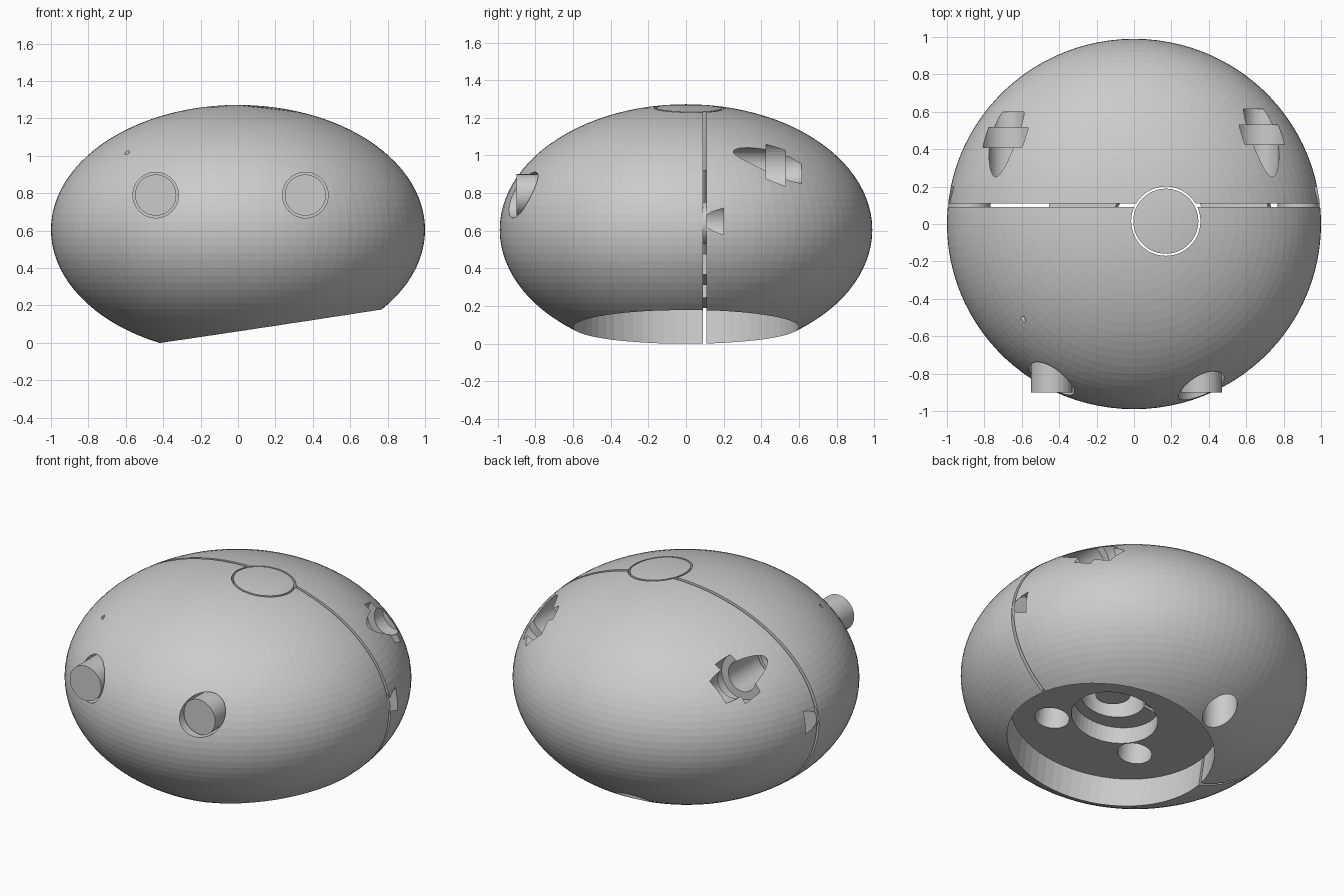
import bpy
from math import radians, pi
from mathutils import Vector

cube = bpy.data.objects.get("Cube")
if cube:
    bpy.data.objects.remove(cube, do_unlink=True)

GREY = (0.6, 0.6, 0.6, 1)
grey = bpy.data.materials.new("light grey plastic")
grey.use_nodes = True
grey.diffuse_color = GREY
grey.node_tree.nodes["Principled BSDF"].inputs["Base Color"].default_value = GREY

CENTRE = Vector((0, 0, 0.605))
SIZE = (1, 0.99, 0.667)


def finish(name):
    ob = bpy.context.object
    ob.name = name
    ob.data.materials.clear()
    ob.data.materials.append(grey)
    bpy.ops.object.transform_apply(location=False, rotation=False, scale=True)
    return ob


def ellipsoid(name):
    bpy.ops.mesh.primitive_uv_sphere_add(segments=100, ring_count=50, location=CENTRE)
    bpy.context.object.scale = SIZE
    return finish(name)


def rod(name, start, end, radius, sides=48):
    """Cylinder running between two points."""
    a, b = Vector(start), Vector(end)
    bpy.ops.mesh.primitive_cylinder_add(vertices=sides, radius=radius,
                                        depth=(b - a).length, location=(a + b) / 2)
    ob = bpy.context.object
    ob.rotation_euler = (b - a).to_track_quat('Z', 'Y').to_euler()
    return finish(name)


def box(name, location, size):
    bpy.ops.mesh.primitive_cube_add(size=1, location=location)
    bpy.context.object.scale = size
    return finish(name)


def boolean(target, tool, operation='DIFFERENCE'):
    """Apply a boolean and discard the tool."""
    tool.hide_render = True
    mod = target.modifiers.new("cut", 'BOOLEAN')
    mod.object = tool
    mod.operation = operation
    mod.solver = 'EXACT'
    bpy.context.view_layer.objects.active = target
    bpy.ops.object.modifier_apply(modifier=mod.name)
    bpy.data.objects.remove(tool, do_unlink=True)


# Tilted axis of the base recess
rim = Vector((0.175, 0.0, 0.09))
up = Vector((-0.15, 0, 0.989)).normalized()
across = Vector((up.z, 0, -up.x))
side = Vector((0, 1, 0))

# Shell, with the base recess
shell = ellipsoid("shell")
boolean(shell, rod("recess", rim - up * 0.4, rim + up * 0.3, 0.6, 64))

# Vertical bore for the top button
BUTTON = (0.17, 0.015)
boolean(shell, rod("bore", (*BUTTON, 0.2), (*BUTTON, 1.5), 0.185, 64))

# Eye sockets and eyes
for label, x in (("right", -0.44), ("left", 0.36)):
    boolean(shell, rod("socket", (x, -1.2, 0.79), (x, -0.6, 0.79), 0.122))
    rod(label + "_eye", (x, -0.9, 0.79), (x, -0.55, 0.79), 0.11)

# Screw channels with a collar, and dowel channels, on both sides
for s, shift in ((-1, 0), (1, 0.015)):
    x = s * 0.68
    boolean(shell, rod("channel", (x, 0.05, 0.946), (x, 0.6 + shift, 0.946), 0.095))
    boolean(shell, rod("collar", (x, 0.41 + shift, 0.946), (x, 0.515 + shift, 0.946), 0.143))
    x = s * 0.88
    boolean(shell, rod("dowel_hole", (x, 0.09, 0.64), (x, 0.2, 0.64), 0.116))

# Port low on the back, and a tiny nick on the front right
boolean(shell, rod("port", (-0.09, 0.66, -0.2), (-0.09, 0.66, 0.4), 0.1))
boolean(shell, rod("nick", (-0.59, -0.525, 1.02), (-0.59, -0.495, 1.02), 0.018, 3))

# Seam that parts the shell into front and back
boolean(shell, box("seam", (0, 0.1, 0.6), (2.4, 0.02, 1.8)))

# Dowels bridging the seam
for label, s in (("right", -1), ("left", 1)):
    rod(label + "_dowel", (s * 0.88, 0.05, 0.64), (s * 0.88, 0.11, 0.64), 0.112)

# Base plate with a central opening and two round holes
plate = rod("base_plate", rim + up * 0.19, rim + up * 0.3, 0.6, 64)
floor = rim + up * 0.19
boolean(plate, rod("opening", floor - up * 0.2, floor + up * 0.3, 0.25, 48))
for dx, dy in ((0.236, -0.28), (-0.305, -0.18)):
    spot = floor + across * dx + side * dy
    boolean(plate, rod("hole", spot - up * 0.1, spot + up * 0.3, 0.1, 32))
    boolean(shell, rod("hole", spot - up * 0.1, spot + up * 0.3, 0.1, 32))

# Top button following the shell curve, with a post below it
button = ellipsoid("top_button")
boolean(button, rod("button_core", (*BUTTON, 0.92), (*BUTTON, 1.5), 0.174, 64), 'INTERSECT')
rod("button_post", (*BUTTON, 0.41), (*BUTTON, 0.95), 0.1, 32)
